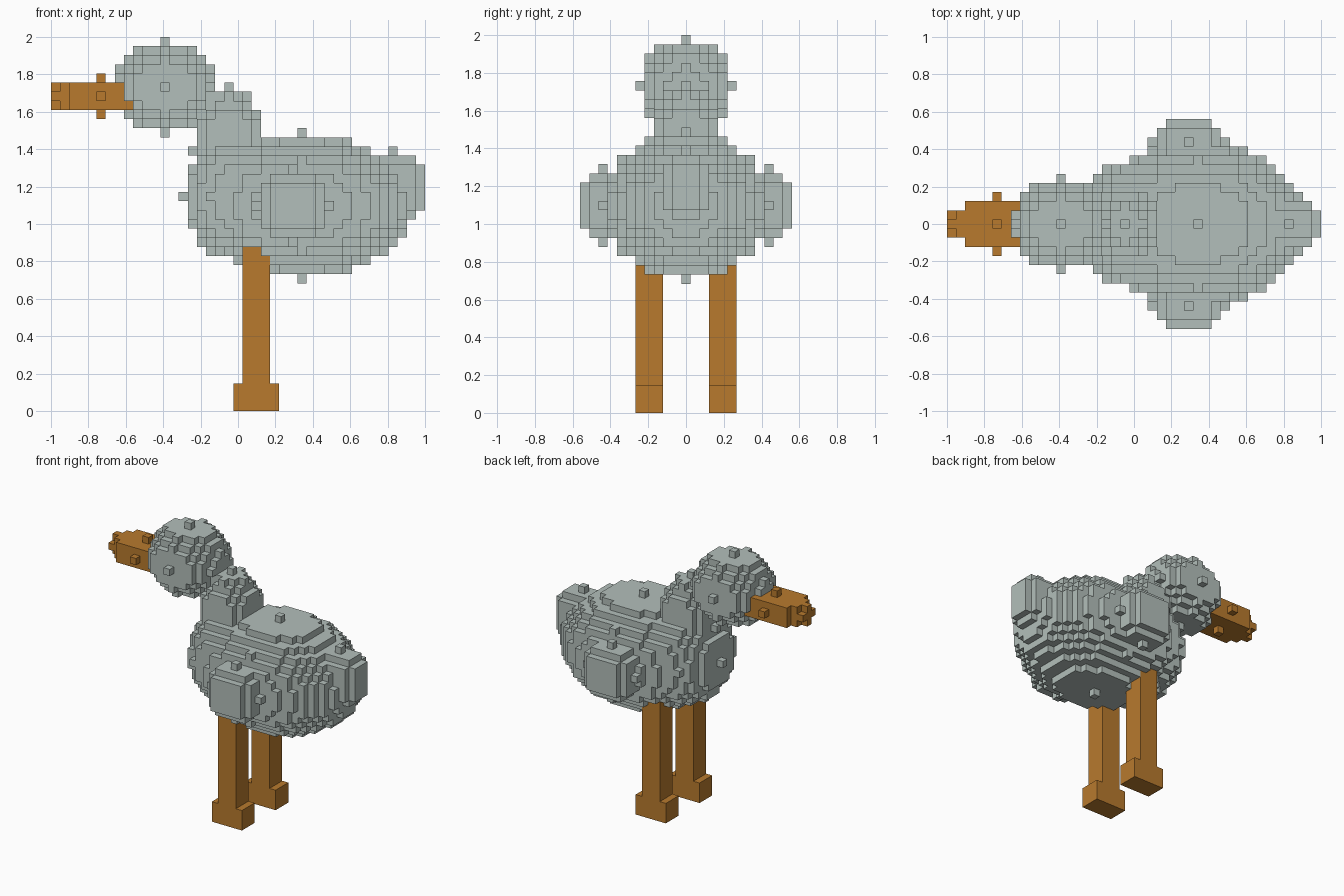
import bpy
import bmesh
from mathutils import Vector

if "Cube" in bpy.data.objects:
    bpy.data.objects.remove(bpy.data.objects["Cube"], do_unlink=True)

S = 2 / 41  # edge of one block; the grid is 41 blocks long, 23 wide, 41 tall


def make_material(name, rgb):
    m = bpy.data.materials.new(name)
    m.use_nodes = True
    m.diffuse_color = (*rgb, 1)
    m.node_tree.nodes["Principled BSDF"].inputs["Base Color"].default_value = (*rgb, 1)
    return m


grey = make_material("grey_feathers", (0.45, 0.52, 0.495))
orange = make_material("orange_skin", (0.48, 0.195, 0.027))


def ellipsoid(centre, radii):
    """Blocks whose centres lie inside an ellipsoid, kept within the grid."""
    spans = [range(int(c - r) - 1, int(c + r) + 2) for c, r in zip(centre, radii)]
    return {(i, j, k) for i in spans[0] for j in spans[1] for k in spans[2]
            if 0 <= i <= 40 and abs(j) <= 11 and 0 <= k <= 40
            and sum(((p - c) / r) ** 2
                    for p, c, r in zip((i, j, k), centre, radii)) <= 1.000001}


def box(xs, ys, zs):
    """Blocks in an inclusive range along each axis."""
    return {(i, j, k) for i in range(xs[0], xs[1] + 1)
            for j in range(ys[0], ys[1] + 1) for k in range(zs[0], zs[1] + 1)}


# Legs and beak come first, so they keep their blocks where parts overlap
parts = []
for side, ys in (("left", (3, 5)), ("right", (-5, -3))):
    # The model faces the front along -y, so its rear-side leg is at +y
    label = "back" if side == "left" else "front"
    parts.append((label + "_foot", box((20, 24), ys, (0, 2)), orange))
    parts.append((label + "_leg", box((21, 23), ys, (3, 18)), orange))

# Beak with a narrow tip
beak = {c for c in ellipsoid((5, 0, 34), (6, 3, 2)) if abs(c[1]) < 2 or c[0] > 1}
parts.append(("beak", beak, orange))

# Feathered parts
parts += [
    ("head", ellipsoid((12, 0, 35), (5.5, 5, 5)), grey),
    ("neck", ellipsoid((19, 0, 28), (4, 4, 7)), grey),
    ("chest", ellipsoid((20, 0, 23), (6, 7, 7)), grey),
    ("body", ellipsoid((27, 0, 22), (12, 9, 8)), grey),
    ("tail", ellipsoid((37, 0, 24), (4, 3, 4)), grey),
    ("back_wing", ellipsoid((26, 9, 22), (4, 3, 4)), grey),
    ("front_wing", ellipsoid((26, -9, 22), (4, 3, 4)), grey),
]
solid = set().union(*(cells for _, cells, _ in parts))


def build(name, cells, material):
    """Mesh the outer faces of a set of blocks."""
    bm = bmesh.new()
    verts = {}

    def corner(p):
        key = tuple(round(v * 2) for v in p)
        if key not in verts:
            verts[key] = bm.verts.new(((p[0] - 20) * S, p[1] * S, (p[2] + 0.5) * S))
        return verts[key]

    for cell in sorted(cells):
        for axis in range(3):
            for sign in (1, -1):
                n = Vector((0, 0, 0))
                n[axis] = sign
                if tuple(int(a + b) for a, b in zip(cell, n)) in solid:
                    continue
                u = Vector((0, 0, 0))
                u[(axis + 1) % 3] = 0.5
                v = n.cross(u)
                mid = Vector(cell) + n * 0.5
                bm.faces.new([corner(mid + q) for q in (-u - v, u - v, u + v, v - u)])
    mesh = bpy.data.meshes.new(name)
    bm.to_mesh(mesh)
    bm.free()
    mesh.materials.append(material)
    bpy.context.collection.objects.link(bpy.data.objects.new(name, mesh))


# Each block belongs to the first part that claims it
claimed = set()
for name, cells, material in parts:
    build(name, cells - claimed, material)
    claimed |= cells
